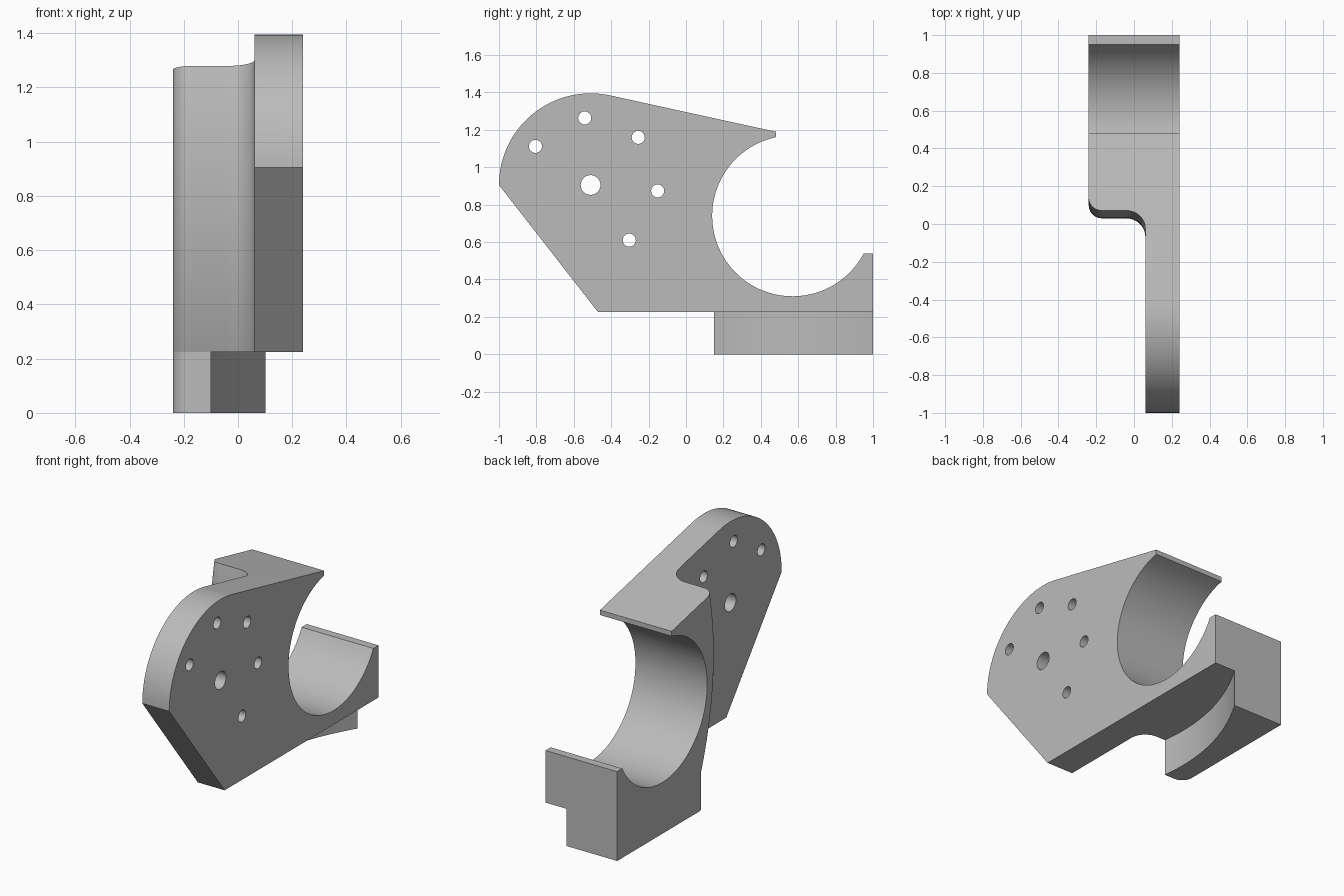
import bpy, bmesh
from math import sin, cos, radians, atan2, degrees, sqrt
from mathutils import Vector

if "Cube" in bpy.data.objects:
    bpy.data.objects.remove(bpy.data.objects["Cube"])

grey = bpy.data.materials.new("light grey")
grey.use_nodes = True
colour = (0.5, 0.5, 0.5, 1)
grey.diffuse_color = colour
grey.node_tree.nodes["Principled BSDF"].inputs["Base Color"].default_value = colour


def arc(cx, cy, r, start, end, steps):
    """Points on an arc, angles in degrees."""
    angles = [radians(start + (end - start) * i / steps) for i in range(steps + 1)]
    return [(cx + r * cos(a), cy + r * sin(a)) for a in angles]


def loft(name, rings):
    """Closed solid through rings of equal length."""
    bm = bmesh.new()
    loops = [[bm.verts.new(p) for p in ring] for ring in rings]
    n = len(loops[0])
    for a, b in zip(loops, loops[1:]):
        for i in range(n):
            j = (i + 1) % n
            bm.faces.new((a[i], a[j], b[j], b[i]))
    bm.faces.new(loops[0][::-1])
    bm.faces.new(loops[-1])
    bmesh.ops.recalc_face_normals(bm, faces=bm.faces)
    mesh = bpy.data.meshes.new(name)
    bm.to_mesh(mesh)
    bm.free()
    mesh.materials.append(grey)
    ob = bpy.data.objects.new(name, mesh)
    bpy.context.collection.objects.link(ob)
    return ob


def along_x(name, outline, x0, x1):
    return loft(name, [[(x, y, z) for y, z in outline] for x in (x0, x1)])


def cut(target, cutter):
    mod = target.modifiers.new(cutter.name, "BOOLEAN")
    mod.operation = "DIFFERENCE"
    mod.solver = "EXACT"
    mod.object = cutter
    bpy.context.view_layer.objects.active = target
    bpy.ops.object.modifier_apply(modifier=mod.name)
    bpy.data.objects.remove(cutter)


def smooth(ob):
    bpy.ops.object.select_all(action="DESELECT")
    ob.select_set(True)
    bpy.context.view_layer.objects.active = ob
    bpy.ops.object.shade_smooth_by_angle(angle=radians(30))


# Side outline: rounded front, sloping top, open round seat at the back
pivot_y, pivot_z = -0.51, 0.905
seat_y, seat_z, seat_r = 0.57, 0.74, 0.43
lip_top = degrees(atan2(sqrt(seat_r ** 2 - 0.09 ** 2), -0.09))
lip_back = 360 - degrees(atan2(0.2, sqrt(seat_r ** 2 - 0.2 ** 2)))
outline = arc(pivot_y, pivot_z, 0.49, 180, 77.8, 32)
outline += [(0.48, 1.19)]
outline += arc(seat_y, seat_z, seat_r, lip_top, lip_back, 64)
outline += [(1, 0.54), (1, 0.225), (-0.47, 0.225)]
body = along_x("bracket_body", outline, -0.24, 0.24)

# Bowed relief in front of the thick half, leaving the thin mounting plate
step = [(-0.5, -1.5), (-0.5, 0.4), (-0.24, 0.4)]
step += arc(-0.17, 0.07, 0.07, 180, 270, 10)
step += arc(-0.04, -0.1, 0.1, 90, 0, 12)
step += [(0.06, -1.5)]
rings = []
for i in range(33):
    z = 0.1 + 1.5 * i / 32
    bow = 0.03 + (z - 0.89) ** 2 / 3.68
    # fixed outer points, bowed step points
    rings.append([(x, y + (bow if y > -1 else 0), z) for x, y in step])
cut(body, loft("step_cutter", rings))

# Bolt circle and centre hole
holes = [(pivot_y, pivot_z, 0.053)]
holes += [(y, z, 0.035) for y, z in arc(pivot_y, pivot_z, 0.36, -55, 145, 4)]
for y, z, r in holes:
    cut(body, along_x("hole_cutter", arc(y, z, r, 0, 345, 23), 0, 0.4))
smooth(body)

# Foot with rounded front corner and hollow curved flank
plan = [(-0.24, 1)] + arc(-0.17, 0.22, 0.07, 180, 270, 10)
for i in range(25):
    y = 0.15 + 0.85 * i / 24
    plan.append((-0.11 + 0.43 * (y - 0.3) ** 2, y))
foot = loft("foot", [[(x, y, z) for x, y in plan] for z in (0, 0.225)])
smooth(foot)
